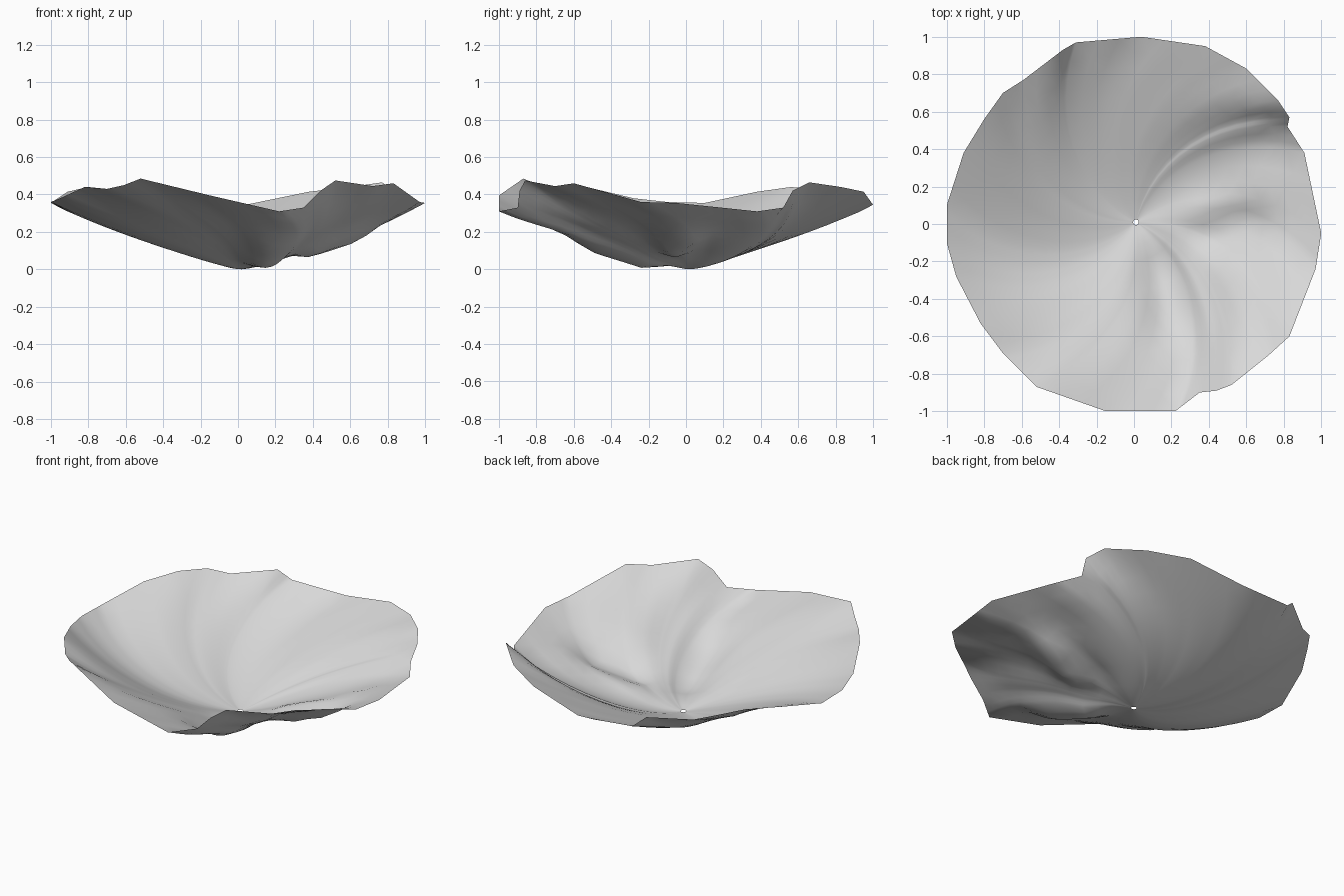
import bpy
import bmesh
from mathutils import Vector, Matrix
from math import radians, exp, pi

start_cube = bpy.data.objects.get("Cube")
if start_cube:
    bpy.data.objects.remove(start_cube, do_unlink=True)

# Rim outline, counter-clockwise: x, y and height in hundredths
RIM = [
    (100, -5, 35.5), (91, 38, 31), (82, 52, 33), (83, 57, 42), (77, 66, 46.5),
    (60, 83, 44), (38, 95, 41.5), (4, 100, 34.5), (-31, 97, 36), (-38, 93, 42),
    (-59, 77, 40), (-70, 70, 43), (-80, 56, 44), (-91, 38, 41.5), (-100, 10, 35.5),
    (-100, -10, 36), (-95, -28, 38), (-82, -53, 44), (-70, -69, 43), (-61, -78, 45),
    (-52, -87, 48.5), (-15, -100, 39.5), (22, -100, 31), (35, -90, 33), (44, -89, 42),
    (52, -86, 47.5), (72, -70, 44.5), (83, -60, 46), (97, -24, 36),
]
RINGS = [1.0, 0.92, 0.84, 0.76, 0.68, 0.6, 0.52, 0.44, 0.36, 0.28, 0.2, 0.12, 0.06, 0.015]
CENTRE = Vector((0.01, 0.01))
MEAN_HEIGHT = 0.385
SWIRL = radians(43)
SPREAD = radians(28)

# Creases in the floor: start, end, depth (negative for a ridge), width
CREASES = [
    (Vector((0.42, -0.07)), Vector((0.6, -0.02)), 0.065, 0.11),
    (Vector((0.13, -0.24)), Vector((0.18, -0.5)), 0.06, 0.12),
    (Vector((0.32, 0.07)), Vector((0.68, 0.18)), -0.025, 0.09),
]


def crease_depth(point):
    """Total sinking of the floor at a plan position."""
    total = 0
    for start, end, depth, width in CREASES:
        along = end - start
        k = (point - start).dot(along) / along.length_squared
        nearest = start + along * min(max(k, 0), 1)
        total += depth * exp(-((point - nearest).length / width) ** 2)
    return total * min(1, 4 * (point - CENTRE).length)


def bowl_point(rim_xy, fold, t):
    """Slide a rim point inward along its swirling fold; t runs from hole to rim."""
    turn = Matrix.Rotation(SWIRL * (1 - t), 2)
    flat = CENTRE + turn @ (rim_xy - CENTRE) * t
    height = MEAN_HEIGHT * t ** 1.4 + fold * min(t ** 0.5, 3 * t)
    sink = crease_depth(flat) if t < 1 else 0
    return Vector((flat.x, flat.y, height - sink))


# Rim corners with two extra points on every straight edge
corners = [Vector(p) / 100 for p in RIM]
rim = []
for i, corner in enumerate(corners):
    following = corners[(i + 1) % len(corners)]
    rim += [corner.lerp(following, k / 3) for k in range(3)]
count = len(rim)
flat_rim = [p.xy - CENTRE for p in rim]
gaps = [(flat_rim[i - 1] - flat_rim[(i + 1) % count]).length for i in range(count)]


def softened_fold(i, t):
    """Rim fold averaged over a wider angle the nearer it is to the middle."""
    if t == 1:
        return rim[i].z - MEAN_HEIGHT
    spread = SPREAD * (1 - t)
    total = weight_sum = 0
    for p, flat, gap in zip(rim, flat_rim, gaps):
        weight = gap * exp(-0.5 * (flat_rim[i].angle(flat) / spread) ** 2)
        total += weight * (p.z - MEAN_HEIGHT)
        weight_sum += weight
    return total / weight_sum


# Thin wavy bowl: rings from rim to pinhole, folds softening toward the middle
bm = bmesh.new()
rings = [
    [bm.verts.new(bowl_point(rim[i].xy, softened_fold(i, t), t)) for i in range(count)]
    for t in RINGS
]
for outer, inner in zip(rings, rings[1:]):
    for i in range(count):
        j = (i + 1) % count
        face = bm.faces.new((inner[i], outer[i], outer[j], inner[j]))
        face.smooth = True

# Rest the lowest fold on the ground
lowest = min(v.co.z for v in bm.verts)
bmesh.ops.translate(bm, verts=bm.verts, vec=(0, 0, -lowest))

mesh = bpy.data.meshes.new("wavy_bowl")
bm.to_mesh(mesh)
bm.free()
bowl = bpy.data.objects.new("wavy_bowl", mesh)
bpy.context.collection.objects.link(bowl)

# Plain light grey
grey = bpy.data.materials.new("light_grey")
grey.use_nodes = True
colour = (0.7, 0.7, 0.7, 1)
grey.diffuse_color = colour
grey.node_tree.nodes["Principled BSDF"].inputs["Base Color"].default_value = colour
mesh.materials.append(grey)
